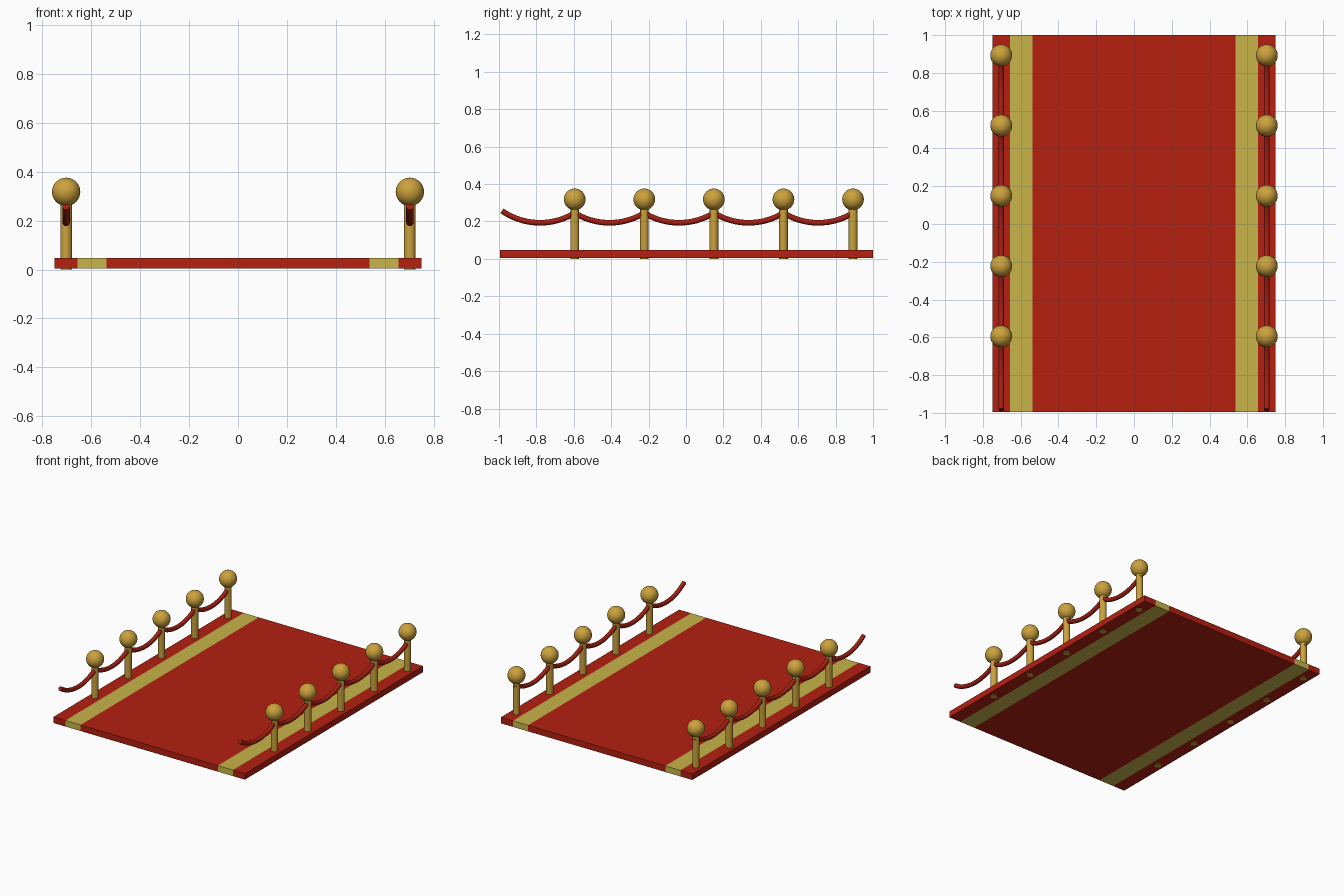
import bpy, bmesh, math
from mathutils import Vector

if "Cube" in bpy.data.objects:
    bpy.data.objects.remove(bpy.data.objects["Cube"])


def material(name, rgb):
    m = bpy.data.materials.new(name)
    m.diffuse_color = (*rgb, 1)
    m.use_nodes = True
    m.node_tree.nodes["Principled BSDF"].inputs["Base Color"].default_value = m.diffuse_color
    return m


RED = material("carpet red", (0.46, 0.014, 0.005))
STRIPE = material("stripe yellow", (0.58, 0.46, 0.07))
GOLD = material("post gold", (0.60, 0.36, 0.045))
ROPE = material("rope red", (0.36, 0.014, 0.006))

POST_X = 0.703
SPACING = 0.372
POST_Y = [-0.595 + SPACING * i for i in range(5)]


def finish(obj, name, mat):
    obj.name = name
    obj.data.materials.append(mat)
    bpy.ops.object.shade_smooth_by_angle(angle=math.radians(40))
    return obj


# carpet: one slab cut lengthwise, stripes coloured by x position
bpy.ops.mesh.primitive_cube_add(size=1)
carpet = bpy.context.object
carpet.name = "carpet"
for m in (RED, STRIPE):
    carpet.data.materials.append(m)
bm = bmesh.new()
bm.from_mesh(carpet.data)
for v in bm.verts:
    v.co = (v.co.x * 1.5, v.co.y * 1.994 + 0.003, 0.026 + v.co.z * 0.043)
for x in (-0.656, -0.538, 0.538, 0.656):
    bmesh.ops.bisect_plane(bm, geom=bm.verts[:] + bm.edges[:] + bm.faces[:],
                           plane_co=(x, 0, 0), plane_no=(1, 0, 0))
for f in bm.faces:
    f.material_index = int(0.538 < abs(f.calc_center_median().x) < 0.656)
bm.to_mesh(carpet.data)
bm.free()


def rope(x, y):
    """Hanging circular arc centred on y, swept with a round section."""
    half, sag, low, steps, sides, r = 0.203, 0.064, 0.193, 20, 16, 0.015
    radius = (half ** 2 + sag ** 2) / (2 * sag)
    limit = math.asin(half / radius)
    bm = bmesh.new()
    rings = []
    for i in range(steps + 1):
        a = -limit + 2 * limit * i / steps
        out = Vector((0, math.sin(a), -math.cos(a)))
        c = Vector((x, y, low + radius)) + out * radius
        rings.append([bm.verts.new(c + out * r * math.cos(t) + Vector((r * math.sin(t), 0, 0)))
                      for t in (2 * math.pi * k / sides for k in range(sides))])
    for p, q in zip(rings, rings[1:]):
        for k in range(sides):
            n = (k + 1) % sides
            bm.faces.new((p[k], p[n], q[n], q[k]))
    bm.faces.new(rings[0])
    bm.faces.new(rings[-1])
    bmesh.ops.recalc_face_normals(bm, faces=bm.faces[:])
    me = bpy.data.meshes.new("rope")
    bm.to_mesh(me)
    bm.free()
    obj = bpy.data.objects.new("rope", me)
    bpy.context.collection.objects.link(obj)
    bpy.ops.object.select_all(action='DESELECT')
    obj.select_set(True)
    bpy.context.view_layer.objects.active = obj
    return obj


# posts, ball tops and ropes on both sides
for side, x in (("left", -POST_X), ("right", POST_X)):
    for i, y in enumerate(POST_Y, 1):
        bpy.ops.mesh.primitive_cylinder_add(vertices=32, radius=0.0235, depth=0.29,
                                            location=(x, y, 0.145))
        finish(bpy.context.object, f"{side}_post_{i}", GOLD)
        bpy.ops.mesh.primitive_uv_sphere_add(segments=32, ring_count=16, radius=0.058,
                                             location=(x, y, 0.318))
        finish(bpy.context.object, f"{side}_ball_{i}", GOLD)
        finish(rope(x, y - SPACING / 2), f"{side}_rope_{i}", ROPE)
